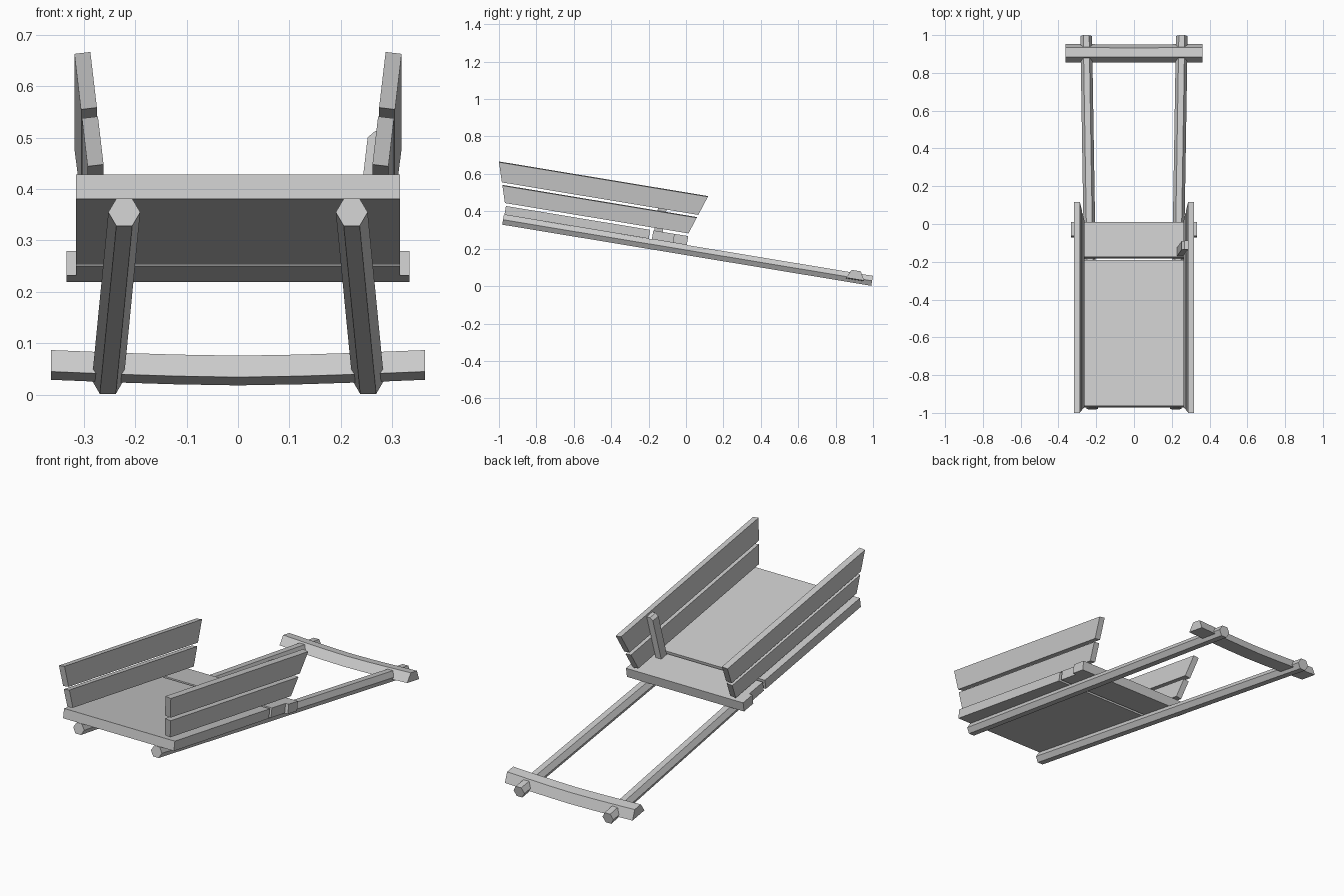
import bpy, bmesh, math
from mathutils import Matrix

if "Cube" in bpy.data.objects:
    bpy.data.objects.remove(bpy.data.objects["Cube"])

# The whole cart is laid out flat (bed top at w = 0), then tipped back onto the ground
TILT = Matrix.Translation((0, 0, 0.269)) @ Matrix.Rotation(-math.radians(9.4), 4, 'X')


def loft(name, sections):
    """Solid through a series of matching closed cross-sections."""
    bm = bmesh.new()
    rings = [[bm.verts.new(p) for p in s] for s in sections]
    n = len(rings[0])
    for a, b in zip(rings, rings[1:]):
        for i in range(n):
            j = (i + 1) % n
            bm.faces.new((a[i], a[j], b[j], b[i]))
    bm.faces.new(rings[0])
    bm.faces.new(rings[-1])
    bmesh.ops.recalc_face_normals(bm, faces=bm.faces[:])
    bm.transform(TILT)
    mesh = bpy.data.meshes.new(name)
    bm.to_mesh(mesh)
    bm.free()
    obj = bpy.data.objects.new(name, mesh)
    bpy.context.collection.objects.link(obj)
    return obj


def board(name, outline, thick=0.048):
    """Flat floor board from an outline seen from above."""
    return loft(name, [[(x, u, w) for x, u in outline] for w in (-thick, 0)])


# Floor boards; the rear one has ears sticking out at both sides
board("bed_board", [(-.315, -.976), (.315, -.976), (.315, -.194), (-.315, -.194)])
half = [(.315, -.177), (.315, -.064), (.333, -.064), (.333, .012)]
board("rear_bed_board", half + [(-x, u) for x, u in reversed(half)])

for s, side in ((1, "right"), (-1, "left")):
    # Six-sided poles, spreading towards the handle end
    poles = []
    for x, u in ((.221, -.979), (.253, 1.021)):
        poles.append([(s * x + .031 * math.cos(i * math.pi / 3), u,
                       -.075 + .031 * math.sin(i * math.pi / 3)) for i in range(6)])
    loft(side + "_pole", poles)

    # Side wall planks, leaning outwards with raked ends
    for label, w0, w1 in (("lower", .0146, .1045), ("upper", .121, .225)):
        faces = []
        for dx, dw in ((0, 0), (-.031, .0037)):
            faces.append([(s * (.2905 + .122 * w + dx), u, w + dw) for u, w in (
                (-.979 - .32 * w0, w0), (.006 + .335 * w0, w0),
                (.006 + .335 * w1, w1), (-.979 - .32 * w1, w1))])
        loft(f"{side}_{label}_plank", faces)

# Single post inside the right wall
post = [(.228, 0), (.259, 0), (.286, .219), (.267, .219), (.252, .206)]
loft("wall_post", [[(x, u, w) for x, w in post] for u in (-.172, -.126)])

# Handle bar with a trapezoid section, sagging in the middle
bar = [(.881, -.081), (.979, -.081), (.953, -.035), (.903, -.035)]
sections = []
for i in range(7):
    t = i / 3 - 1
    sag = -.011 * (1 - abs(t) ** 1.5)
    sections.append([(.363 * t, u, w + sag) for u, w in bar])
loft("handle_bar", sections)
